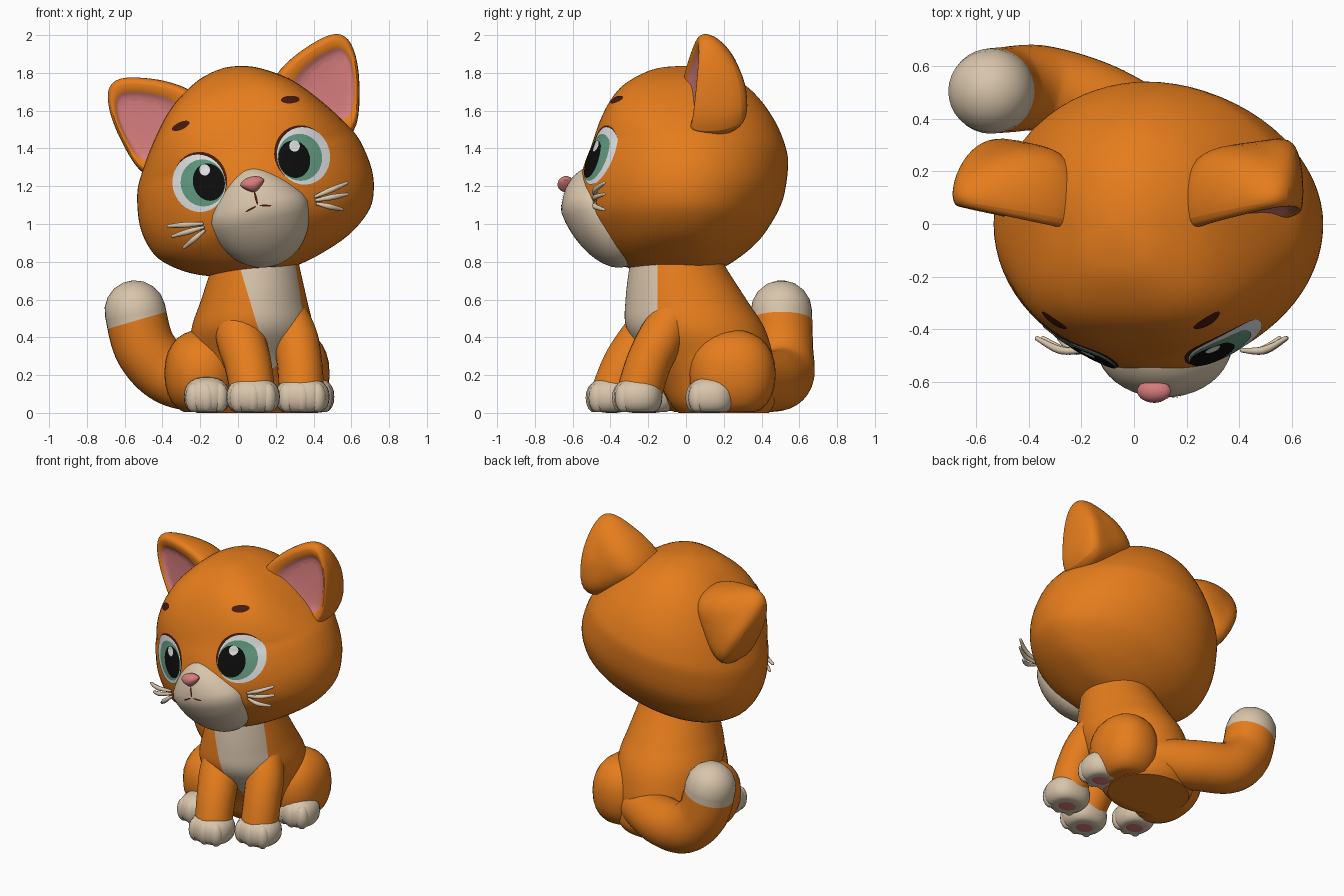
import bpy, bmesh, math
from mathutils import Vector, Matrix

if "Cube" in bpy.data.objects:
    bpy.data.objects.remove(bpy.data.objects["Cube"])

def mat(name, rgb):
    m = bpy.data.materials.new(name)
    m.diffuse_color = (*rgb, 1)
    m.use_nodes = True
    m.node_tree.nodes["Principled BSDF"].inputs["Base Color"].default_value = m.diffuse_color
    return m

ORANGE = mat("orange_fur", (.79, .205, .012))
CREAM = mat("cream_fur", (.69, .56, .41))
PINK = mat("pink_skin", (.66, .20, .20))
WHITE = mat("eye_white", (.82, .84, .85))
TEAL = mat("iris_teal", (.13, .34, .23))
BLACK = mat("pupil_black", (.004, .004, .004))
BROWN = mat("dark_brown", (.065, .01, .004))

# the head leans to one side: head parts are built upright, then moved by HEAD
HEAD = Matrix.Translation((.08, 0, 1.2)) @ Matrix.Rotation(math.radians(-13.5), 4, 'Y')
I = Matrix.Identity(4)

def clamp(a):
    return max(0, min(1, a))

def finish(bm, name, mats, rule=None, xf=I, subsurf=0, cuts=()):
    for co, no in cuts:  # clean colour borders
        bmesh.ops.bisect_plane(bm, geom=bm.verts[:] + bm.edges[:] + bm.faces[:],
                               plane_co=co, plane_no=no)
    bmesh.ops.recalc_face_normals(bm, faces=bm.faces)
    bm.faces.index_update()
    for f in bm.faces:
        f.smooth = True
        if rule:
            f.material_index = int(rule(f))
    me = bpy.data.meshes.new(name)
    bm.to_mesh(me)
    bm.free()
    for m in mats:
        me.materials.append(m)
    ob = bpy.data.objects.new(name, me)
    bpy.context.collection.objects.link(ob)
    ob.matrix_world = xf
    if subsurf:
        ob.modifiers.new("subsurf", 'SUBSURF').levels = subsurf
    bpy.ops.object.select_all(action='DESELECT')
    ob.select_set(True)
    bpy.context.view_layer.objects.active = ob
    bpy.ops.object.shade_smooth_by_angle(angle=math.radians(50))

def skin(rings, cap_end=True):
    """Bridge equal rings of points; the first cap is face 0."""
    bm = bmesh.new()
    vs = [[bm.verts.new(p) for p in r] for r in rings]
    n = len(vs[0])
    bm.faces.new(vs[0])
    for a, b in zip(vs, vs[1:]):
        for i in range(n):
            j = (i + 1) % n
            bm.faces.new((a[i], a[j], b[j], b[i]))
    if cap_end:
        bm.faces.new(vs[-1])
    return bm

def dense(rows, k=4):
    """Catmull-Rom resampling of a table of sections."""
    rows = [Vector(r) for r in rows]
    P = [rows[0]] + rows + [rows[-1]]
    out = []
    for i in range(1, len(P) - 2):
        a, b, c, d = P[i - 1:i + 3]
        for t in (s / k for s in range(k)):
            out.append(.5 * (2 * b + (c - a) * t + (2 * a - 5 * b + 4 * c - d) * t * t
                             + (3 * b - a - 3 * c + d) * t ** 3))
    return out + [rows[-1]]

def circle(n):
    return [(math.cos(2 * math.pi * i / n), math.sin(2 * math.pi * i / n)) for i in range(n)]

def add_ball(bm, c, r, floor=None, seg=28, p=1):
    """Ellipsoid; p below 1 makes it boxier, floor flattens its underside."""
    for v in bmesh.ops.create_uvsphere(bm, u_segments=seg, v_segments=seg // 2, radius=1)['verts']:
        v.co = Vector([k + math.copysign(abs(a) ** p, a) * b for a, b, k in zip(v.co, r, c)])
        if floor is not None:
            v.co.z = max(v.co.z, floor)

def ball(name, c, r, m, p=1, floor=None):
    bm = bmesh.new()
    add_ball(bm, c, r, floor, p=p)
    finish(bm, name, [m])

def tube(name, rows, mats, rule=None, xf=I, n=24, k=6, cuts=()):
    """Round-ended tube through (x, y, z, radius) rows."""
    pts = dense(rows, k)
    rings = []
    for i, p in enumerate(pts):
        d = (pts[min(i + 1, len(pts) - 1)].xyz - pts[max(i - 1, 0)].xyz).normalized()
        if i == 0:
            side = d.orthogonal().normalized()
        side = (side - d * side.dot(d)).normalized()
        up = d.cross(side)
        angs = (-80, -60, -40, -20, 0) if i == 0 else (0,)
        if i == len(pts) - 1:
            angs = (0, 20, 40, 60, 80)
        for a in map(math.radians, angs):
            r, o = p[3] * math.cos(a), p.xyz + d * p[3] * math.sin(a)
            rings.append([o + (side * cx + up * cy) * r for cx, cy in circle(n)])
    finish(skin(rings), name, mats, rule, xf, cuts=cuts)

# head: height, half width, depth to the front, depth to the back
head_rows = dense([(-.475, .02, .05, .02), (-.46, .14, .2, .1), (-.43, .27, .30, .17),
                   (-.37, .43, .39, .27), (-.28, .555, .46, .38), (-.19, .61, .51, .45),
                   (-.06, .632, .53, .515), (.1, .607, .525, .54), (.2, .56, .5, .53),
                   (.35, .46, .45, .47), (.5, .33, .36, .36), (.6, .18, .22, .22),
                   (.635, .08, .1, .1), (.645, .01, .01, .01)])

def front(u, v, w, yf):
    """Face surface: squarer at the brow, swelling towards the muzzle."""
    n = 2 + clamp((v - .15) * 4)
    base = yf * max(0, 1 - min(1, abs(u / w)) ** n) ** (1 / n)
    return -base - .05 * (base / yf) * math.exp(-(u / .3) ** 2 - ((v + .1) / .2) ** 2)

finish(skin([[(w * c, yb * s if s >= 0 else front(w * c, v, w, yf), v) for c, s in circle(72)]
             for v, w, yf, yb in head_rows]), "head", [ORANGE], xf=HEAD)

def face_y(u, v):
    for a, b in zip(head_rows, head_rows[1:]):
        if a[0] <= v <= b[0]:
            r = a.lerp(b, (v - a[0]) / (b[0] - a[0]))
            return front(u, v, r[1], r[2])

# muzzle, narrow at the top with a receding chin, and nose
MZ, MR = (0, -.46, -.14), (.265, .2, .27)
bm = bmesh.new()
add_ball(bm, MZ, MR, seg=40)
for v in bm.verts:
    v.co.x *= 1 - 1.7 * max(0, v.co.z + .12)
    v.co.y += .4 * max(0, MZ[2] - v.co.z)
    v.co.z -= .1 * max(0, MZ[2] - v.co.z) + .12 * max(0, v.co.z)
finish(bm, "muzzle", [CREAM], xf=HEAD)

def muzzle_y(u, v):
    return MZ[1] - MR[1] * math.sqrt(max(0, 1 - (u / MR[0]) ** 2 - ((v - MZ[2]) / MR[2]) ** 2))

bm = bmesh.new()
add_ball(bm, (0, -.635, .01), (.068, .045, .042))
for v in bm.verts:
    v.co.x *= 1 + min(0, v.co.z - .02) * 11
finish(bm, "nose", [PINK], xf=HEAD)

def decal(name, u, v, ru, rv, off, m, rot=0, surf=face_y, n=32):
    """Thin elliptical patch that follows the face."""
    c, s = math.cos(math.radians(rot)), math.sin(math.radians(rot))
    rings = []
    for k in (.04, .25, .5, .75, 1):
        pts = [(u + k * (ru * a * c - rv * b * s), v + k * (ru * a * s + rv * b * c))
               for a, b in circle(n)]
        rings.append([(x, surf(x, z) - off, z) for x, z in pts])
    finish(skin(rings, False), name, [m], xf=HEAD)

# eyes, brows and whiskers on both sides
for s, side in ((-1, "left"), (1, "right")):
    e, h = .011, .088 + s * .006
    decal(side + "_eyelid", s * .276 + e, h + .014, .142, .151, .002, BROWN)
    decal(side + "_eye_white", s * .286 + e, h, .14, .153, .0045, WHITE)
    decal(side + "_iris", s * .265 + e, h - .003, .118, .125, .007, TEAL)
    decal(side + "_pupil", s * .234 + e, h - .006, .084, .1, .0095, BLACK)
    decal(side + "_eye_glint", s * .246 + .017, h + .062, .028, .03, .012, WHITE)
    decal(side + "_brow", s * .298, .4, .05, .02, .006, BROWN, rot=-s * 11)
    decal(side + "_mouth", s * .04, -.115, .032, .005, .004, BROWN, rot=-s * 15, surf=muzzle_y)
    for i, (u, v) in enumerate(((.485, -.1), (.475, -.158), (.43, -.23))):
        b = -.13 - .02 * i
        tube(f"{side}_whisker_{i + 1}",
             [(s * .31, -.48, b, .009), (s * (.31 + u) / 2, -.48, (b + v) / 2, .015),
              (s * u, -.435, v, .009)], [CREAM], xf=HEAD, n=8, k=4)
decal("mouth_line", 0, -.065, .006, .035, .004, BROWN, surf=muzzle_y)

# ears: cupped shells, open at the front with a pink lining
EAR = [(.15, .5), (.3, .62), (.45, .68), (.585, .715), (.66, .67), (.675, .53),
       (.645, .36), (.575, .13), (.43, .17), (.24, .36)]
LAYERS = [(.6, .03, 0), (.66, .005, 0), (.88, -.012, 0), (1, .012, 0),
          (1, 0, .5), (.84, 0, .9), (.45, 0, 1)]
for s, side in ((-1, "left"), (1, "right")):
    rings = []
    for k, y, f in LAYERS:
        ring = []
        for u, v in EAR:
            cu = .56 if f == 0 else .51
            x, z = cu + k * (u - cu), .45 + k * (v - .45)
            t = clamp(((x - .38) * .53 + (z - .35) * .85) / .41)
            rim = -.04 + .2 * (x - .2) + .03 * clamp((z - .2) / .5)
            ring.append((s * x + .022, rim + y + f * (.11 + .2 * (1 - t * t)), z - s * .017))
        rings.append(ring)
    finish(skin(rings), side + "_ear", [ORANGE, PINK], lambda f: f.index <= len(EAR),
           HEAD, subsurf=2)

# torso with a cream bib: height, centre x, centre y, half width, half depth
torso = dense([(0, .05, .2, .27, .24), (.06, .05, .19, .3, .28), (.18, .05, .16, .31, .31),
               (.3, .06, .12, .315, .34), (.45, .075, .05, .32, .365), (.6, .085, 0, .28, .32),
               (.8, .095, -.05, .225, .245), (.95, .1, -.06, .19, .2)], 8)

def bib(f):
    c = f.calc_center_median()
    return c.y < -.15 and c.x > .01 + (.77 - c.z) * .3 and c.z > .2

finish(skin([[(cx + rx * c, cy + ry * s, z) for c, s in circle(72)]
             for z, cx, cy, rx, ry in torso]), "torso", [ORANGE, CREAM], bib,
       cuts=(((.01, 0, .77), (1, 0, .3)), ((0, -.15, 0), (0, 1, 0))))

# thighs and legs
ball("left_thigh", (-.19, .07, .21), (.2, .27, .23), ORANGE, .88, .004)
ball("right_thigh", (.29, .245, .205), (.195, .23, .235), ORANGE, .88, .004)
tube("left_front_leg", [(0, -.06, .62, .11), (.01, -.2, .42, .13), (.05, -.31, .27, .125),
                        (.075, -.375, .13, .12)], [ORANGE])
tube("right_front_leg", [(.21, 0, .62, .1), (.295, -.12, .42, .12), (.325, -.195, .27, .12),
                         (.335, -.24, .13, .12)], [ORANGE])
tube("left_hind_foot", [(-.18, 0, .12, .11), (-.17, -.12, .1, .09)], [ORANGE])

# paws with three shallow toes and a pink pad beneath
for name, x, y, rx, ry in (("left_front", .08, -.395, .142, .13),
                           ("right_front", .34, -.255, .145, .13),
                           ("left_hind", -.165, -.19, .122, .13),
                           ("right_hind", .385, .13, .125, .125)):
    bm = bmesh.new()
    add_ball(bm, (x, y, .085), (rx, ry, .105), .004, p=.85)
    for k in (-.55, 0, .55):
        add_ball(bm, (x + k * rx, y - ry * (.68 - .22 * abs(k)), .08),
                 (.047, .048, .08), .004, 16)
    finish(bm, name + "_paw", [CREAM])
    pad = bmesh.new()
    add_ball(pad, (x, y, .003), (.06, .05, .003), seg=20)
    finish(pad, name + "_pad", [PINK])

# tail curls round to the left, with a cream tip
tube("tail", [(.1, .33, .165, .15), (-.13, .45, .165, .16), (-.35, .515, .2, .163),
              (-.49, .51, .34, .163), (-.545, .505, .54, .162)], [ORANGE, CREAM],
     lambda f: f.calc_center_median().z > .645 + .29 * f.calc_center_median().x, n=32, k=10,
     cuts=(((0, 0, .645), (-.29, 0, 1)),))
